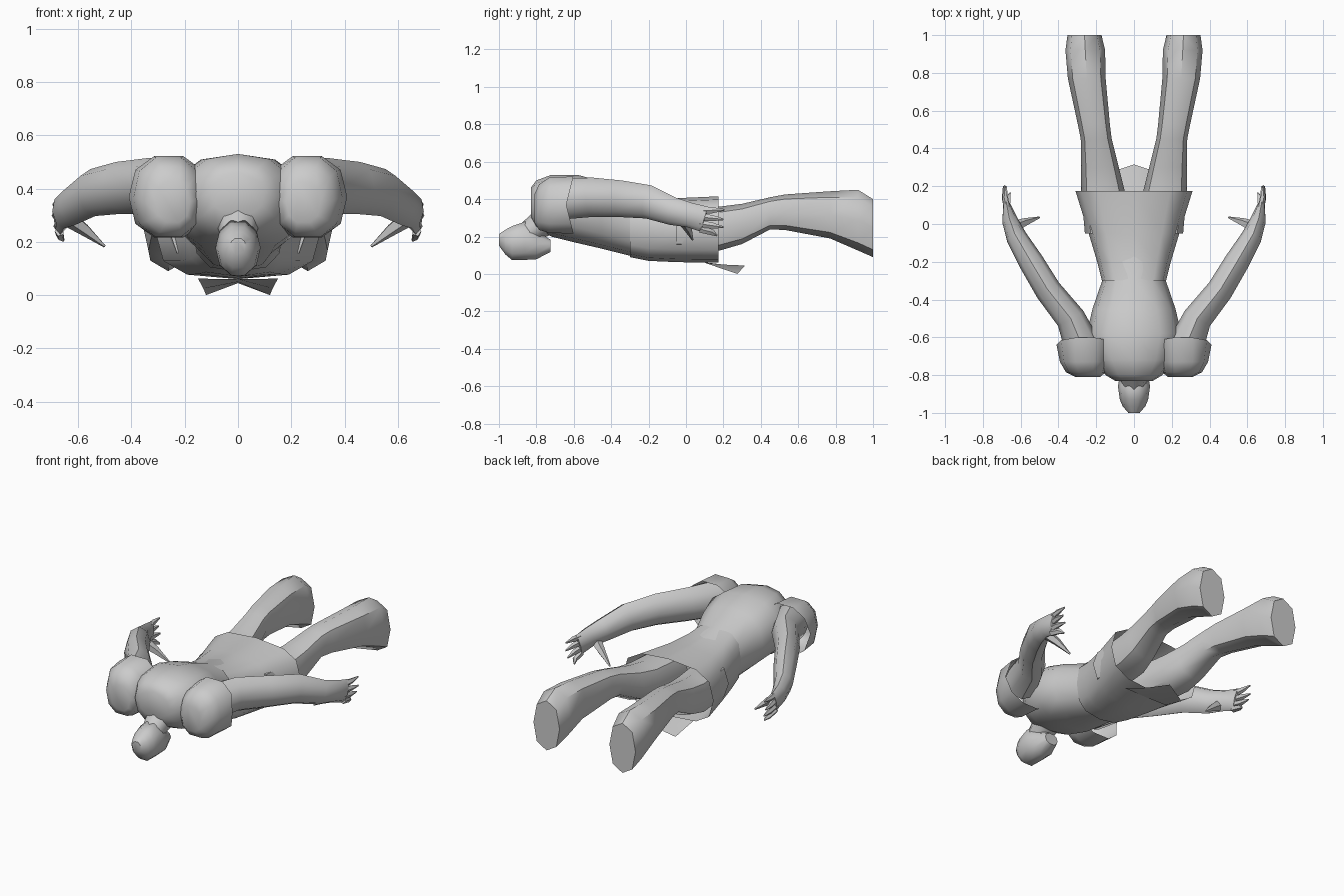
import bpy, bmesh
from math import sin, cos, pi
from mathutils import Vector

if "Cube" in bpy.data.objects:
    bpy.data.objects.remove(bpy.data.objects["Cube"])


def finish(name, bm, mirror=False, angle=50):
    bmesh.ops.recalc_face_normals(bm, faces=bm.faces)
    me = bpy.data.meshes.new(name)
    bm.to_mesh(me)
    bm.free()
    ob = bpy.data.objects.new(name, me)
    bpy.context.collection.objects.link(ob)
    bpy.ops.object.select_all(action='DESELECT')
    ob.select_set(True)
    bpy.context.view_layer.objects.active = ob
    bpy.ops.object.shade_smooth_by_angle(angle=angle * pi / 180)
    if mirror:
        ob.modifiers.new("mirror", 'MIRROR').use_mirror_merge = False
    return ob


def spow(v, p):
    return (1 if v >= 0 else -1) * abs(v) ** p


def skin(bm, rings, caps=(True, True)):
    n = len(rings[0])
    for a, b in zip(rings, rings[1:]):
        for i in range(n):
            bm.faces.new((a[i], a[(i + 1) % n], b[(i + 1) % n], b[i]))
    for use, ring in zip(caps, (rings[0], rings[-1])):
        if use:
            bm.faces.new(ring)


def loft(name, secs, n=12, p=0.85, caps=(True, True), mirror=False):
    """Sections across y: (y, centre x, half width, z low, z high)."""
    bm = bmesh.new()
    rings = []
    for y, cx, rx, lo, hi in secs:
        rings.append([bm.verts.new((cx + rx * spow(cos(2 * pi * i / n), p), y,
                                    (lo + hi) / 2 + (hi - lo) / 2 * spow(sin(2 * pi * i / n), p)))
                      for i in range(n)])
    skin(bm, rings, caps)
    return finish(name, bm, mirror)


def tube(name, path, n=8, mirror=False):
    """Sections along a path: (x, y, z, half width, half height)."""
    bm = bmesh.new()
    pts = [Vector(q[:3]) for q in path]
    rings = []
    for k, q in enumerate(path):
        t = (pts[min(k + 1, len(pts) - 1)] - pts[max(k - 1, 0)]).normalized()
        u = t.cross(Vector((0, 0, 1))).normalized()
        v = u.cross(t)
        rings.append([bm.verts.new(pts[k] + u * q[3] * cos(2 * pi * i / n)
                                   + v * q[4] * sin(2 * pi * i / n)) for i in range(n)])
    skin(bm, rings)
    return finish(name, bm, mirror)


# Torso, face down with the back upwards
loft("torso", [(-.83, 0, .10, .30, .46), (-.80, 0, .15, .24, .50), (-.72, 0, .21, .20, .53),
               (-.58, 0, .25, .165, .53), (-.45, 0, .22, .135, .495),
               (-.29, 0, .165, .095, .435), (-.1, 0, .18, .08, .40)])

# Open flared skirt and its front flap
loft("skirt", [(-.30, 0, .17, .09, .435), (-.2, 0, .195, .07, .415), (-.05, 0, .24, .063, .405),
               (.175, 0, .31, .06, .415)], p=0.7, caps=(False, False))
bm = bmesh.new()
flap = [[bm.verts.new(q) for q in row] for row in (
    [(-.15, .1, .062), (0, .1, .06), (.15, .1, .062)],
    [(-.13, .2, .025), (0, .2, .05), (.13, .2, .025)],
    [(-.12, .275, 0), (0, .315, .045), (.12, .275, 0)])]
for a, b in zip(flap, flap[1:]):
    for i in range(2):
        bm.faces.new((a[i], a[i + 1], b[i + 1], b[i]))
finish("skirt_flap", bm)

# Head and neck
loft("head", [(-1.0, 0, .03, .15, .215), (-.965, 0, .06, .10, .24), (-.93, 0, .075, .07, .26),
              (-.86, 0, .085, .07, .285), (-.80, 0, .075, .075, .235),
              (-.725, 0, .045, .115, .185)], n=10, p=0.95)
tube("neck", [(0, -.88, .19, .06, .06), (0, -.80, .25, .075, .07), (0, -.70, .32, .11, .09)])

# Shoulder guards: domes open towards the feet
dome = loft("shoulder_guard", [(-.81, .245, .065, .27, .43), (-.785, .255, .105, .23, .485),
                               (-.73, .262, .13, .212, .522), (-.62, .26, .15, .21, .528)],
            n=10, caps=(True, False), mirror=True)
for v in dome.data.vertices:
    if v.co.y > -.65:
        v.co.y += .04 * abs(v.co.z - .37) / .16 - .02

# Legs with flat soles
loft("leg", [(-.05, .14, .12, .13, .36), (.18, .165, .115, .125, .36), (.3, .18, .10, .16, .375),
             (.45, .20, .082, .238, .41), (.53, .213, .085, .235, .425), (.77, .25, .10, .19, .442),
             (.92, .258, .105, .125, .45), (1.0, .262, .09, .09, .40)], n=8, mirror=True)

# Arms down to the palm
tube("arm", [(.26, -.68, .40, .10, .11), (.335, -.5, .41, .078, .105), (.455, -.35, .402, .07, .098),
             (.545, -.2, .385, .066, .09), (.622, -.07, .335, .055, .075),
             (.657, .02, .315, .042, .066), (.673, .10, .292, .02, .07)], mirror=True)

# Fingers and thumb
for k, (z0, x, y, z) in enumerate([(.338, .685, .205, .343), (.305, .69, .20, .292),
                                   (.268, .677, .20, .25), (.24, .655, .165, .205)]):
    tube(f"finger_{k + 1}", [(.67, .075, z0, .018, .02), (.5 * (.68 + x), .14, (z0 + z) / 2, .015, .017),
                             (x, y, z, .004, .005)], n=5, mirror=True)
tube("thumb", [(.645, -.02, .295, .035, .035), (.575, .01, .245, .022, .024),
               (.50, .035, .183, .005, .005)], n=5, mirror=True)
